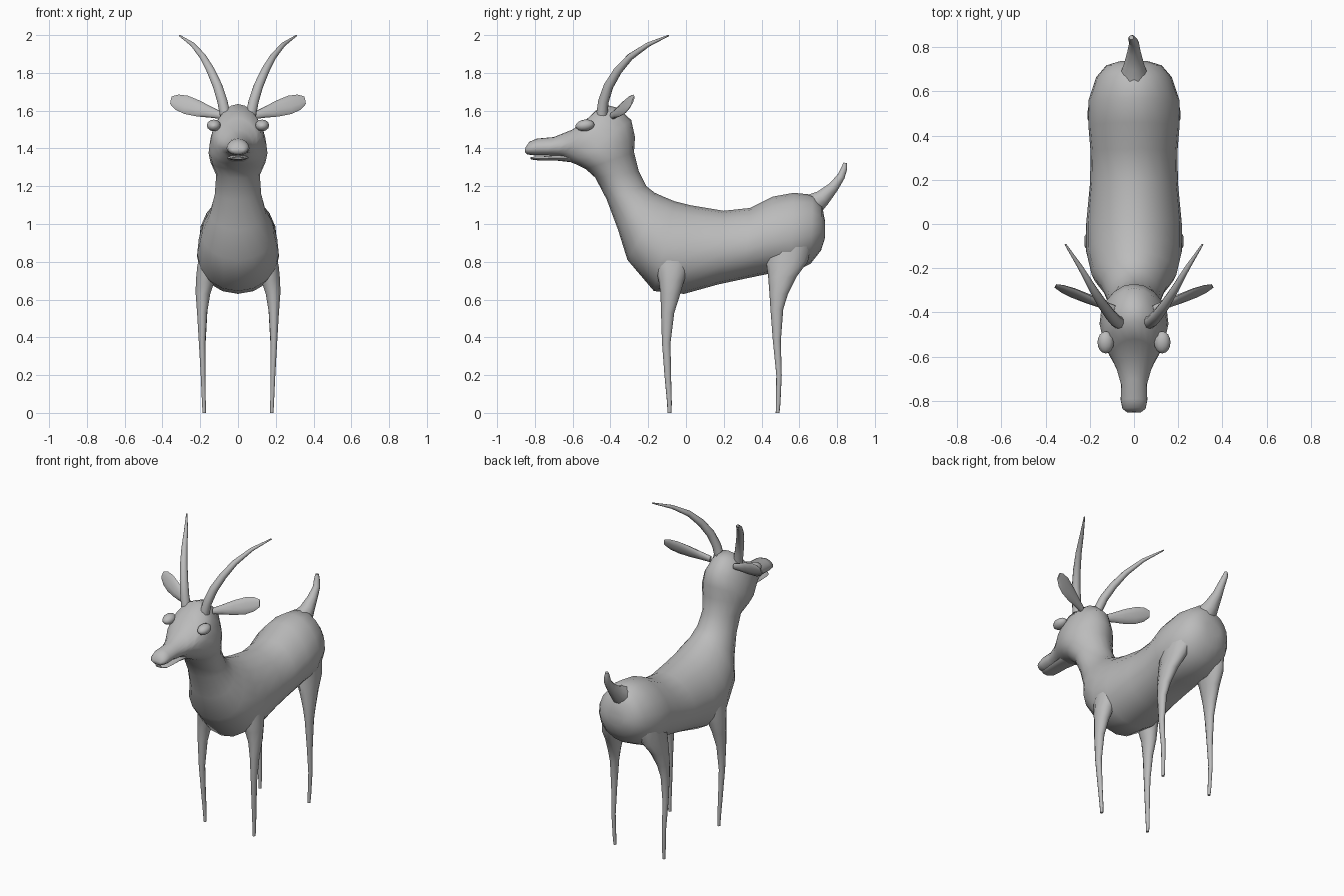
import bpy, bmesh, math
from mathutils import Vector as V

coat = bpy.data.materials.new("grey coat")
coat.diffuse_color = (0.5, 0.5, 0.5, 1)


def loft(name, rings, sides=16, pear=0.0):
    """Skin a row of rings, each given as (centre, up half-axis, side half-axis)."""
    bm = bmesh.new()
    loops = []
    for c, up, side in rings:
        loop = []
        for i in range(sides):
            a = 2 * math.pi * i / sides
            k = math.cos(a)
            loop.append(bm.verts.new(c + up * k + side * (math.sin(a) * (1 - pear * k))))
        loops.append(loop)
    for p, q in zip(loops, loops[1:]):
        for i in range(sides):
            j = (i + 1) % sides
            bm.faces.new((p[i], p[j], q[j], q[i]))
    bm.faces.new(loops[0])
    bm.faces.new(loops[-1])
    bmesh.ops.recalc_face_normals(bm, faces=bm.faces)
    me = bpy.data.meshes.new(name)
    bm.to_mesh(me)
    bm.free()
    me.shade_smooth()
    me.set_sharp_from_angle(angle=math.radians(60))
    me.materials.append(coat)
    ob = bpy.data.objects.new(name, me)
    bpy.context.collection.objects.link(ob)
    return ob


def spine_rings(rows):
    """Rows of top y, top z, bottom y, bottom z, half width."""
    out = []
    for ty, tz, by, bz, w in rows:
        t, b = V((0, ty, tz)), V((0, by, bz))
        out.append(((t + b) / 2, (t - b) / 2, V((w, 0, 0))))
    return out


def tube_rings(points, radii, ref):
    """Round rings square to a path."""
    pts = [V(p) for p in points]
    out = []
    for i, p in enumerate(pts):
        d = (pts[min(i + 1, len(pts) - 1)] - pts[max(i - 1, 0)]).normalized()
        s = d.cross(V(ref)).normalized()
        out.append((p, s.cross(d) * radii[i], s * radii[i]))
    return out


# Trunk, neck and head in one skin, from rump to nose
loft("body", spine_rings([
    (.737, 1.01, .737, .93, .06), (.72, 1.10, .715, .86, .125),
    (.67, 1.155, .66, .79, .17), (.57, 1.165, .55, .735, .205),
    (.46, 1.145, .43, .735, .205), (.34, 1.085, .31, .71, .195),
    (.20, 1.07, .17, .68, .198), (.02, 1.10, -.01, .63, .215),
    (-.06, 1.12, -.17, .645, .215), (-.12, 1.145, -.31, .81, .19),
    (-.165, 1.165, -.36, .97, .148), (-.21, 1.20, -.42, 1.13, .122),
    (-.25, 1.28, -.48, 1.245, .115), (-.275, 1.38, -.53, 1.29, .145),
    (-.27, 1.46, -.58, 1.315, .155), (-.29, 1.55, -.605, 1.325, .15),
    (-.36, 1.615, -.625, 1.335, .138), (-.44, 1.635, -.645, 1.345, .122),
    (-.52, 1.56, -.665, 1.355, .10), (-.60, 1.50, -.695, 1.36, .078),
    (-.70, 1.46, -.745, 1.363, .058), (-.79, 1.452, -.80, 1.363, .06),
    (-.83, 1.435, -.84, 1.368, .052), (-.85, 1.405, -.853, 1.38, .03),
]), 18, 0.12)

# Lower jaw
loft("lower_jaw", spine_rings([
    (-.60, 1.37, -.59, 1.325, .06), (-.68, 1.365, -.68, 1.335, .052),
    (-.76, 1.358, -.76, 1.336, .048), (-.80, 1.357, -.80, 1.338, .044),
    (-.822, 1.354, -.822, 1.343, .025)]), 12)

# Tail
loft("tail", tube_rings(
    [(0, .67, 1.10), (0, .725, 1.14), (0, .78, 1.195), (0, .82, 1.25),
     (-.01, .838, 1.295), (-.012, .843, 1.323)],
    [.065, .045, .03, .022, .017, .01], (1, 0, 0)), 10)

# Legs: z, back-most and front-most y, inner and outer x
FRONT = [(.88, -.17, .04, .08, .195), (.78, -.165, .02, .10, .218),
         (.70, -.145, -.01, .12, .226), (.63, -.135, -.03, .145, .226),
         (.53, -.132, -.062, .162, .218), (.37, -.127, -.082, .172, .208),
         (.20, -.114, -.079, .172, .198), (.05, -.10, -.075, .17, .191),
         (0, -.098, -.077, .17, .188)]
REAR = [(.92, .43, .67, .06, .185), (.80, .425, .645, .09, .20),
        (.72, .435, .585, .12, .208), (.63, .442, .54, .145, .212),
        (.55, .447, .515, .16, .21), (.38, .46, .502, .17, .205),
        (.20, .478, .507, .172, .197), (.05, .476, .50, .17, .191),
        (0, .475, .495, .17, .188)]

for tag, s in (("left", 1), ("right", -1)):
    for part, rows in (("front_leg", FRONT), ("rear_leg", REAR)):
        loft(f"{part}_{tag}", [
            (V((s * (x0 + x1) / 2, (y0 + y1) / 2, z)),
             V((0, (y1 - y0) / 2, 0)), V(((x1 - x0) / 2, 0, 0)))
            for z, y0, y1, x0, x1 in rows], 10)

    # Swept-back horn
    loft(f"horn_{tag}", tube_rings(
        [(s * x, y, z) for x, y, z in (
            (.068, -.445, 1.58), (.083, -.437, 1.65), (.108, -.41, 1.73),
            (.143, -.362, 1.81), (.185, -.295, 1.885), (.24, -.20, 1.95),
            (.31, -.092, 1.998))],
        [.03, .028, .026, .023, .018, .012, .004], (0, 1, 0)), 10)

    # Flat leaf-shaped ear
    root, tip = V((s * .09, -.385, 1.575)), V((s * .355, -.28, 1.655))
    d = tip - root
    up = V((-.2 * s, .35, 1)).normalized()
    thin = d.cross(up).normalized()
    loft(f"ear_{tag}", [
        (root + d * t, up * h, thin * b) for t, h, b in (
            (0, .02, .018), (.2, .03, .017), (.45, .045, .016), (.7, .052, .013),
            (.88, .043, .009), (1, .022, .004))], 10)

    # Bulging eye
    loft(f"eye_{tag}", [
        (V((s * .128, -.535 + .05 * math.cos(a), 1.522 + .004 * math.cos(a))),
         V((0, 0, .031 * math.sin(a))), V((.037 * math.sin(a), 0, 0)))
        for a in [math.pi * (i + .15) / 8.3 for i in range(9)]], 12)
